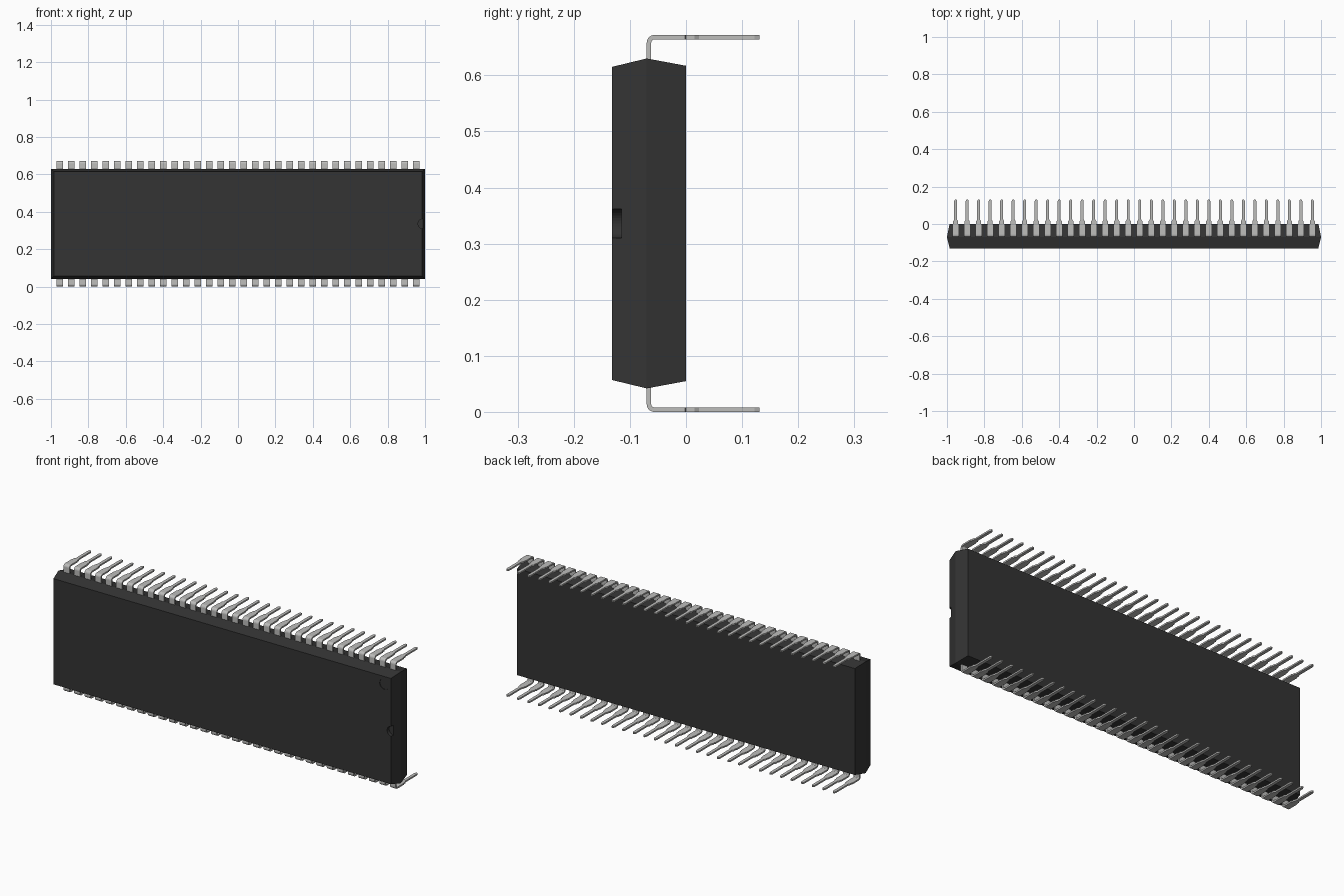
import bpy
import bmesh
from math import pi, sin, cos
from mathutils import Matrix

cube = bpy.data.objects.get("Cube")
if cube:
    bpy.data.objects.remove(cube, do_unlink=True)

MID_Z = 0.336
PIN_COUNT = 32
PITCH = 0.0615


def material(name, rgb):
    mat = bpy.data.materials.new(name)
    mat.use_nodes = True
    color = (*rgb, 1.0)
    mat.diffuse_color = color
    mat.node_tree.nodes["Principled BSDF"].inputs["Base Color"].default_value = color
    return mat


def make_object(name, bm, mat):
    bmesh.ops.recalc_face_normals(bm, faces=bm.faces[:])
    mesh = bpy.data.meshes.new(name)
    bm.to_mesh(mesh)
    bm.free()
    mesh.materials.append(mat)
    obj = bpy.data.objects.new(name, mesh)
    bpy.context.collection.objects.link(obj)
    return obj


def loft(bm, rings):
    """Skin equal-length rings of points and cap both ends."""
    rows = [[bm.verts.new(p) for p in ring] for ring in rings]
    n = len(rows[0])
    for a, b in zip(rows, rows[1:]):
        for i in range(n):
            j = (i + 1) % n
            bm.faces.new((a[i], a[j], b[j], b[i]))
    bm.faces.new(rows[0][::-1])
    bm.faces.new(rows[-1])


black = material("black_plastic", (0.034, 0.034, 0.034))
metal = material("grey_metal", (0.51, 0.51, 0.50))

# Moulded body: widest at the parting line, drafted to front and back
bm = bmesh.new()
sections = [(-0.132, 0.985, 0.279), (-0.07, 1.0, 0.294), (0.0, 0.986, 0.281)]
loft(bm, [[(sx * w, y, MID_Z + sz * h)
           for sx, sz in ((-1, -1), (1, -1), (1, 1), (-1, 1))]
          for y, w, h in sections])
body = make_object("body", bm, black)


# End notch and first-pin dimple, cut into the front face
def cut_round(name, x, z, radius, depth):
    cutter_bm = bmesh.new()
    front = -0.132
    length = depth + 0.04
    placement = (Matrix.Translation((x, front + depth - length / 2, z))
                 @ Matrix.Rotation(pi / 2, 4, "X"))
    bmesh.ops.create_cone(cutter_bm, cap_ends=True, segments=32, radius1=radius,
                          radius2=radius, depth=length, matrix=placement)
    cutter = make_object(name, cutter_bm, black)
    cutter.hide_render = True
    cutter.hide_viewport = True
    mod = body.modifiers.new(name, "BOOLEAN")
    mod.operation = "DIFFERENCE"
    mod.solver = "EXACT"
    mod.object = cutter


cut_round("notch_cutter", 0.989, MID_Z, 0.026, 0.017)
cut_round("dimple_cutter", 0.948, 0.575, 0.028, 0.003)


# Leads: a bent strip, wide at the shoulder and narrow at the tail
def lead_row(name, side):
    thick, bend, reach = 0.008, 0.014, 0.336
    front = -0.07
    wide, step, tail = 0.017, 0.0135, 0.008
    # Each station: outer (y, height), inner (y, height), half width
    stations = [((front, 0.28), (front + thick, 0.28), wide)]
    for i in range(6):
        a = pi / 2 * i / 5
        cy, ch = front + bend, reach - bend
        r = bend - thick
        stations.append(((cy - bend * cos(a), ch + bend * sin(a)),
                         (cy - r * cos(a), ch + r * sin(a)), wide))
    for y, w in ((-0.002, wide), (0.0, step), (0.015, step), (0.023, tail),
                 (0.122, tail), (0.131, tail / 2)):
        stations.append(((y, reach), (y, reach - thick), w))
    bm = bmesh.new()
    loft(bm, [[(-w, o[0], side * o[1]), (w, o[0], side * o[1]),
               (w, i[0], side * i[1]), (-w, i[0], side * i[1])]
              for o, i, w in stations])
    row = make_object(name, bm, metal)
    row.location = (-PITCH * (PIN_COUNT - 1) / 2, 0, MID_Z)
    arr = row.modifiers.new("pin_row", "ARRAY")
    arr.count = PIN_COUNT
    arr.use_relative_offset = False
    arr.use_constant_offset = True
    arr.constant_offset_displace = (PITCH, 0, 0)


lead_row("upper_leads", 1)
lead_row("lower_leads", -1)
